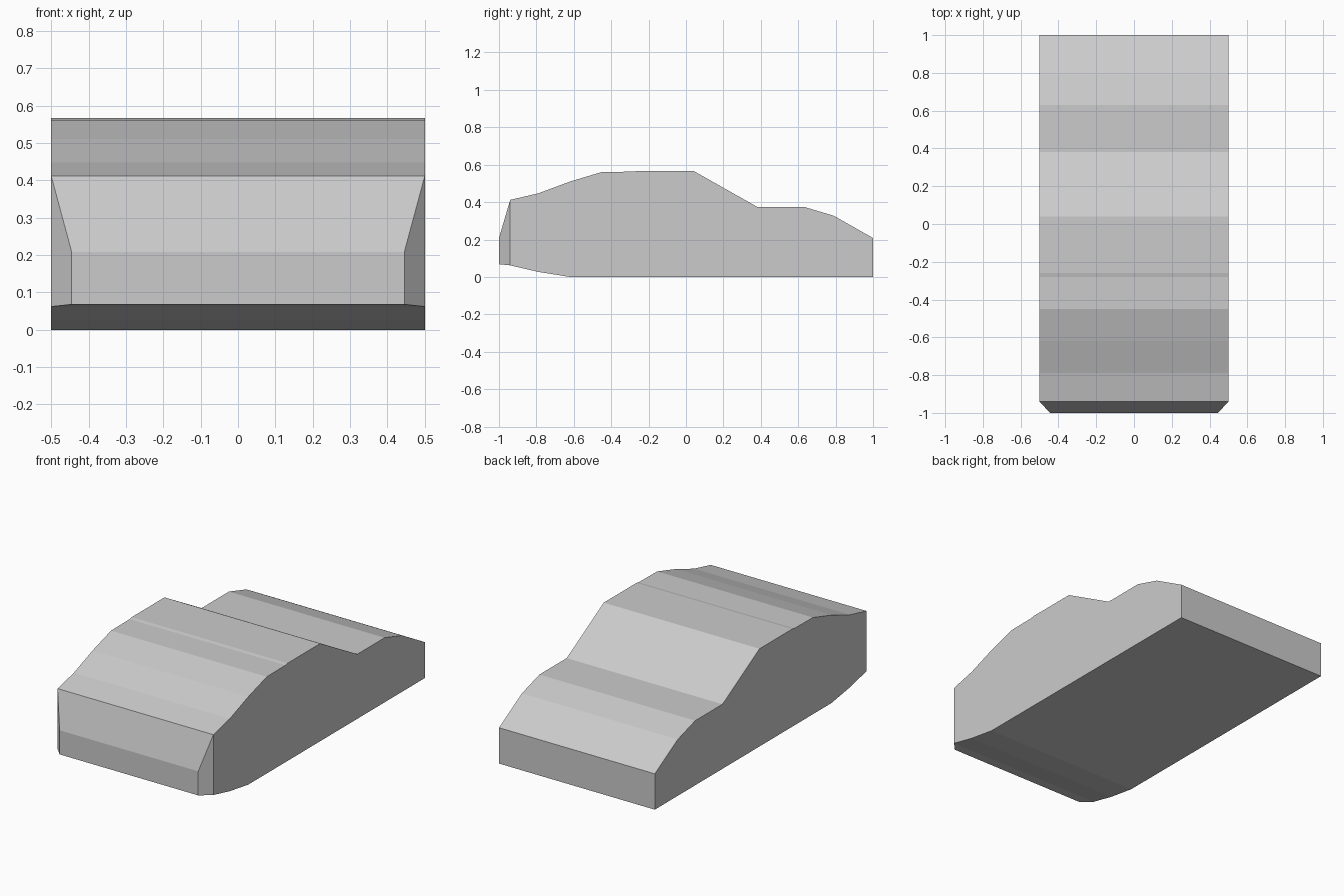
import bpy, bmesh

if "Cube" in bpy.data.objects:
    bpy.data.objects.remove(bpy.data.objects["Cube"])

WIDTH = 1.0

# Side outline (y, z) of the car body, from the nose root over the roof and back underneath
PROFILE = [(-0.94, 0.062), (-0.94, 0.412), (-0.79, 0.447), (-0.62, 0.51),
           (-0.45, 0.561), (-0.28, 0.563), (-0.26, 0.567), (0.04, 0.567),
           (0.38, 0.375), (0.63, 0.375), (0.79, 0.327), (1.0, 0.208),
           (1.0, 0.0), (-0.62, 0.0), (-0.79, 0.027)]

bm = bmesh.new()

# Main body: outline extruded across the width
side = bm.faces.new([bm.verts.new((-WIDTH / 2, y, z)) for y, z in PROFILE])
result = bmesh.ops.extrude_face_region(bm, geom=[side], use_keep_orig=True)
verts = [g for g in result["geom"] if isinstance(g, bmesh.types.BMVert)]
bmesh.ops.translate(bm, verts=verts, vec=(WIDTH, 0, 0))
bmesh.ops.recalc_face_normals(bm, faces=bm.faces[:])

# Tapered nose: front face pulled forward, narrowed and sloped back at the top
front = next(f for f in bm.faces if all(v.co.y < -0.93 for v in f.verts))
nose = bmesh.ops.extrude_discrete_faces(bm, faces=[front])["faces"][0]
for v in nose.verts:
    v.co.x *= 0.89
    v.co.y = -1.0
    v.co.z = 0.208 if v.co.z > 0.2 else 0.068

bmesh.ops.recalc_face_normals(bm, faces=bm.faces[:])
mesh = bpy.data.meshes.new("car_body")
bm.to_mesh(mesh)
bm.free()
bpy.context.collection.objects.link(bpy.data.objects.new("car_body", mesh))
